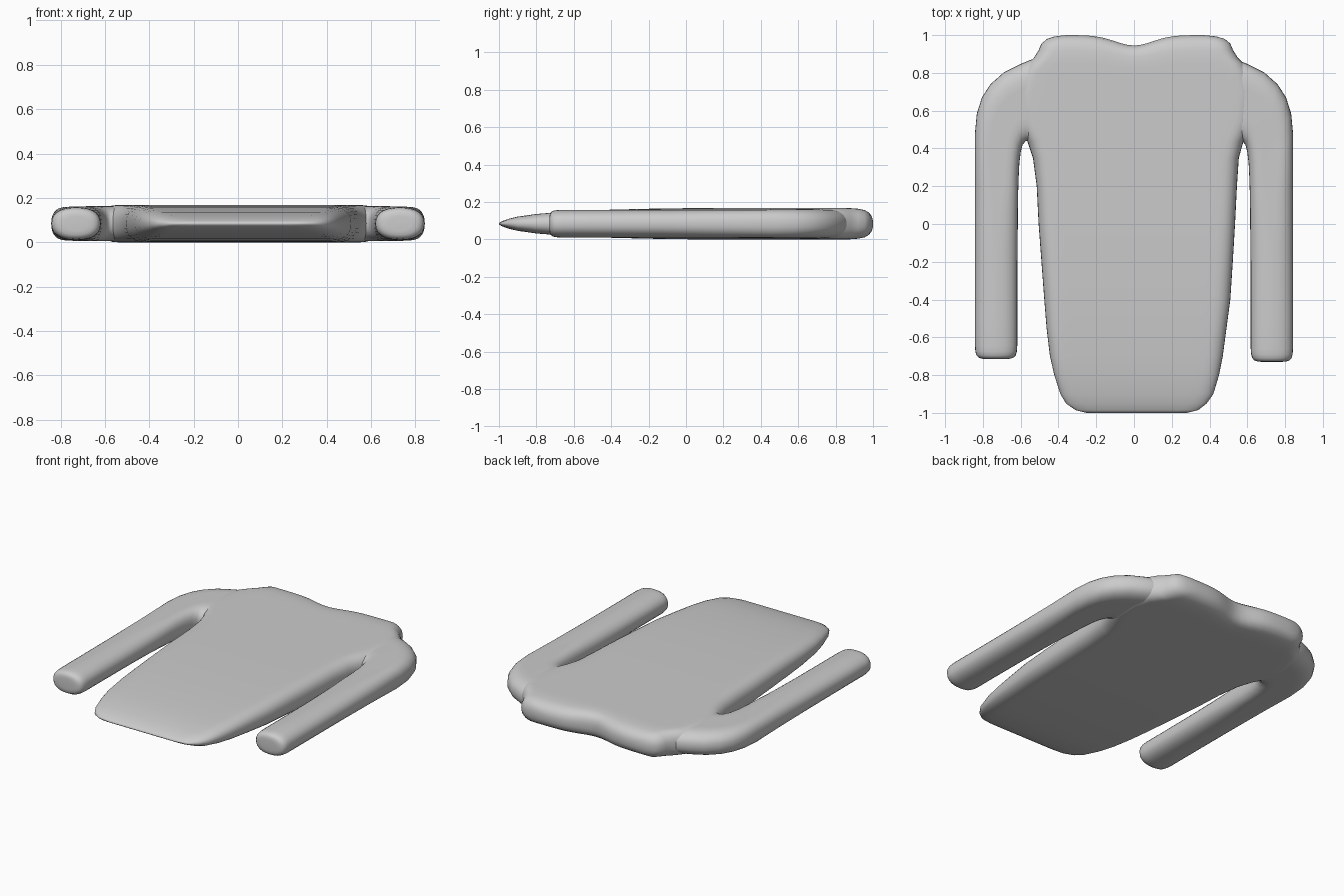
import bpy, bmesh
from math import cos, sin, pi, exp

if "Cube" in bpy.data.objects:
    bpy.data.objects.remove(bpy.data.objects["Cube"])

ZC = 0.084    # mid-plane height of the garment
CORNER = 7    # steps on each rounded edge
FLAT = 16     # steps across the flat part


def half_section(width, radius):
    """Points (offset, height 0..1) over the upper half of a rounded slab."""
    hw = width / 2
    r = min(radius, hw)
    edge = [(hw - r + r * cos(a) ** 0.85, sin(a) ** 0.85)
            for a in (pi / 2 * i / CORNER for i in range(CORNER))]
    left = [(-x, h) for x, h in edge]
    flat = [(-(hw - r) + 2 * (hw - r) * i / FLAT, 1.0) for i in range(FLAT + 1)]
    if hw - r < 1e-3:
        flat = [(-0.02 * hw + 0.04 * hw * i / FLAT, 1.0) for i in range(FLAT + 1)]
    return left + flat + edge[::-1]


def loft(name, stations, radius, warp=None):
    """Each station: edge point a, edge point b, half thickness."""
    bm = bmesh.new()
    rings = []
    for a, b, hz in stations:
        dx, dy = b[0] - a[0], b[1] - a[1]
        width = (dx * dx + dy * dy) ** 0.5
        upper, lower = [], []
        for off, h in half_section(width, radius):
            t = off / width + 0.5
            x, y = a[0] + dx * t, a[1] + dy * t
            if warp:
                y = warp(x, y)
            upper.append(bm.verts.new((x, y, ZC + hz * h)))
            lower.append(bm.verts.new((x, y, ZC - hz * h)))
        rings.append((upper, lower))
    n = len(rings[0][0])
    for (u0, l0), (u1, l1) in zip(rings, rings[1:]):
        for i in range(n - 1):
            bm.faces.new((u0[i], u0[i + 1], u1[i + 1], u1[i]))
            bm.faces.new((l0[i], l1[i], l1[i + 1], l0[i + 1]))
    for u, l in (rings[0], rings[-1]):
        for i in range(n - 1):
            bm.faces.new((u[i], l[i], l[i + 1], u[i + 1]))
    bmesh.ops.remove_doubles(bm, verts=bm.verts, dist=1e-5)
    bmesh.ops.recalc_face_normals(bm, faces=bm.faces)
    mesh = bpy.data.meshes.new(name)
    bm.to_mesh(mesh)
    bm.free()
    for p in mesh.polygons:
        p.use_smooth = True
    obj = bpy.data.objects.new(name, mesh)
    bpy.context.collection.objects.link(obj)
    return obj


# Torso: y, left edge, right edge, half thickness
torso = [
    (-1.00, -.25, .28, .004), (-.985, -.31, .34, .013), (-.95, -.36, .385, .026),
    (-.90, -.39, .42, .038), (-.80, -.422, .45, .052), (-.70, -.445, .47, .060),
    (-.55, -.463, .49, .069), (-.40, -.475, .51, .075), (-.20, -.49, .523, .080),
    (.00, -.505, .535, .083), (.20, -.515, .545, .084), (.35, -.535, .555, .084),
    (.44, -.565, .58, .084), (.55, -.62, .63, .084), (.70, -.63, .64, .084),
    (.80, -.60, .61, .084), (.85, -.56, .58, .084), (.88, -.53, .55, .083),
    (.92, -.505, .525, .080), (.955, -.49, .51, .073), (.98, -.46, .48, .058),
    (.993, -.42, .435, .04), (1.00, -.36, .37, .018),
]


def neck_dip(x, y):
    t = min(max((y - 0.6) / 0.4, 0), 1)
    return y - 0.055 * exp(-(x / 0.14) ** 2) * t * t


loft("torso", [((l, y), (r, y), h) for y, l, r, h in torso], 0.09, neck_dip)

# Sleeves: inner edge point, outer edge point, half thickness
shoulder = [
    ((.44, .42), (.44, .885), .079), ((.53, .43), (.54, .872), .079),
    ((.572, .44), (.61, .843), .079), ((.590, .42), (.69, .802), .079),
    ((.600, .38), (.76, .740), .078), ((.607, .32), (.805, .67), .077),
    ((.611, .24), (.832, .585), .076), ((.614, .14), (.842, .48), .075),
    ((.615, .02), (.842, .22), .075), ((.617, -.20), (.842, -.10), .075),
    ((.618, -.50), (.842, -.50), .074),
]
cuff = [(.07, 1), (.04, .98), (.02, .93), (.008, .83), (.002, .68), (0, .45)]
for side, name, end in ((-1, "left_sleeve", -.715), (1, "right_sleeve", -.73)):
    rows = list(shoulder)
    for d, s in cuff:
        rows.append(((.73 - .112 * s, end + d), (.73 + .112 * s, end + d), .074 * s))
    loft(name, [((side * a[0], a[1]), (side * b[0], b[1]), h) for a, b, h in rows], 0.12)
